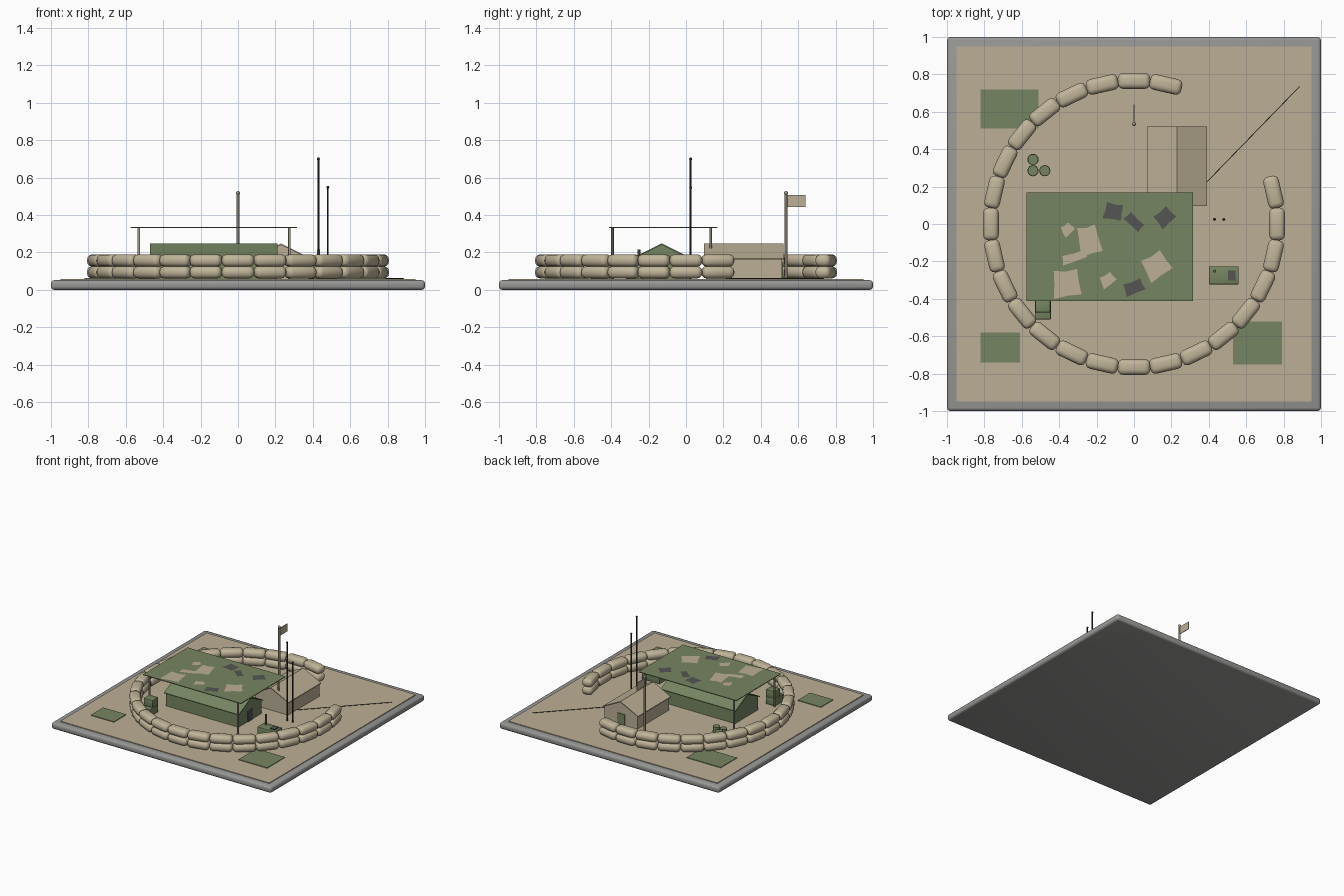
import bpy, math
from mathutils import Vector

cube = bpy.data.objects.get("Cube")
if cube:
    bpy.data.objects.remove(cube, do_unlink=True)


def material(name, rgb):
    m = bpy.data.materials.new(name)
    m.use_nodes = True
    m.diffuse_color = (*rgb, 1)
    bsdf = m.node_tree.nodes["Principled BSDF"]
    bsdf.inputs["Base Color"].default_value = (*rgb, 1)
    bsdf.inputs["Roughness"].default_value = 0.9
    return m


SAND = material("sand", (0.50, 0.43, 0.30))
BAG = material("sandbag_canvas", (0.53, 0.46, 0.32))
GREEN = material("olive_green", (0.18, 0.235, 0.12))
STONE = material("stone_grey", (0.31, 0.31, 0.30))
DARK = material("dark_grey", (0.09, 0.09, 0.085))
WOOD = material("weathered_wood", (0.38, 0.33, 0.24))
BLACK = material("black_metal", (0.025, 0.027, 0.022))

GROUND = 0.058


def mesh_object(name, verts, faces, mat):
    mesh = bpy.data.meshes.new(name)
    mesh.from_pydata(verts, [], faces)
    mesh.materials.append(mat)
    obj = bpy.data.objects.new(name, mesh)
    bpy.context.collection.objects.link(obj)
    return obj


def prism(name, profile, length, mat):
    """Extrude an x-z profile along y, centred on y = 0."""
    n = len(profile)
    verts = [(x, s * length / 2, z) for s in (-1, 1) for x, z in profile]
    faces = [tuple(range(n)), tuple(reversed(range(n, 2 * n)))]
    faces += [(i, i + n, (i + 1) % n + n, (i + 1) % n) for i in range(n)]
    return mesh_object(name, verts, faces, mat)


def box(name, x, y, z0, w, d, h, mat, turn=0, bevel=0, segments=2):
    a, b = w / 2, d / 2
    obj = prism(name, [(-a, 0), (a, 0), (a, h), (-a, h)], d, mat)
    obj.location = (x, y, z0)
    obj.rotation_euler.z = turn
    if bevel:
        mod = obj.modifiers.new("rounding", "BEVEL")
        mod.width, mod.segments = bevel, segments
        for poly in obj.data.polygons:
            poly.use_smooth = True
    return obj


def rod(name, start, end, radius, mat, sides=12):
    start, end = Vector(start), Vector(end)
    bpy.ops.mesh.primitive_cylinder_add(vertices=sides, radius=radius,
                                        depth=(end - start).length,
                                        location=(start + end) / 2)
    obj = bpy.context.object
    obj.name = name
    obj.rotation_euler = (end - start).to_track_quat("Z", "Y").to_euler()
    obj.data.materials.append(mat)
    bpy.ops.object.shade_smooth_by_angle()
    return obj


def ball(name, location, radius, mat):
    bpy.ops.mesh.primitive_uv_sphere_add(segments=12, ring_count=8, radius=radius,
                                         location=location)
    bpy.context.object.name = name
    bpy.context.object.data.materials.append(mat)
    bpy.ops.object.shade_smooth()


def tent(name, x, y, width, length, mat, door_mat, turn=0):
    """Ridge tent with its ridge along local y and its door at the +y end."""
    w, eave, ridge = width / 2, 0.168, 0.248
    wall = w - 0.01
    body = prism(name + "_walls", [(-wall, GROUND), (wall, GROUND), (wall, eave),
                                   (0, ridge - 0.005), (-wall, eave)], length - 0.02, mat)
    roof = prism(name + "_roof", [(-w, eave - 0.006), (0, ridge - 0.008), (w, eave - 0.006),
                                  (w, eave), (0, ridge), (-w, eave)], length, mat)
    door = prism(name + "_door", [(-0.035, GROUND), (0.035, GROUND),
                                  (0.035, 0.145), (-0.035, 0.145)], 0.006, door_mat)
    for obj in (body, roof, door):
        obj.location = (x, y, 0)
        obj.rotation_euler.z = turn
    offset = length / 2 - 0.008
    door.location = (x - math.sin(turn) * offset, y + math.cos(turn) * offset, 0)


# Base slab and sand floor
box("base_slab", 0, 0, 0, 2, 2, 0.052, STONE, bevel=0.018, segments=3)
box("sand_floor", 0, 0, 0.045, 1.9, 1.9, GROUND - 0.045, SAND)

# Ground mats
for x, y, w, d in [(-0.665, 0.615, 0.31, 0.21), (-0.715, -0.66, 0.21, 0.16),
                   (0.66, -0.635, 0.26, 0.23)]:
    box("ground_mat", x, y, GROUND - 0.002, w, d, 0.007, GREEN)

# Sandbag ring in two layers, with an entrance gap
STEP = math.tau / 28
for layer in range(2):
    for i in range(24):
        a = STEP * (6 + i)
        box("sandbag", 0.765 * math.cos(a), 0.765 * math.sin(a), 0.061 + 0.063 * layer,
            0.084, 0.174, 0.066, BAG, turn=a, bevel=0.028, segments=3)

# Tents
tent("large_tent", -0.13, -0.13, 0.32, 0.68, GREEN, DARK, turn=-math.pi / 2)
tent("small_tent", 0.23, 0.31, 0.32, 0.425, SAND, GREEN)

# Camouflage canopy on four poles
TOP = 0.336
box("canopy", -0.13, -0.122, TOP - 0.006, 0.89, 0.58, 0.006, GREEN)
for x in (-0.53, 0.275):
    for y in (-0.393, 0.133):
        rod("canopy_pole", (x, y, GROUND), (x, y, TOP - 0.004), 0.007, WOOD)


def patch(x, y, w, d, degrees, mat, skew):
    """Uneven flat scrap of netting lying on the canopy."""
    a, b = w / 2, d / 2
    outline = [(-a, -b), (0, -b * 0.85), (a, -b + skew), (a * 0.88, 0),
               (a - skew, b), (0, b * 0.88), (-a + skew, b), (-a * 0.88, 0)]
    obj = mesh_object("canopy_patch", [(px, py, 0) for px, py in outline],
                      [tuple(range(8))], mat)
    obj.location = (x, y, TOP + 0.002)
    obj.rotation_euler.z = math.radians(degrees)


for x, y, w, d, deg in [(-0.355, -0.03, 0.07, 0.06, 35), (-0.24, -0.09, 0.12, 0.16, 12),
                        (-0.32, -0.18, 0.14, 0.05, 15), (-0.36, -0.32, 0.15, 0.15, 5),
                        (0.12, -0.225, 0.14, 0.13, 30), (-0.14, -0.3, 0.085, 0.065, 30)]:
    patch(x, y, w, d, deg, SAND, 0.012)
for x, y, w, d, deg in [(-0.11, 0.065, 0.1, 0.09, -12), (0, 0.01, 0.11, 0.055, -45),
                        (0.165, 0.035, 0.1, 0.085, 40), (0, -0.34, 0.11, 0.07, 20)]:
    patch(x, y, w, d, deg, DARK, 0.006)

# Fuel drums
for x, y in [(-0.54, 0.345), (-0.54, 0.285), (-0.477, 0.285)]:
    rod("fuel_drum", (x, y, GROUND), (x, y, 0.145), 0.028, GREEN, 16)
    rod("drum_rim", (x, y, 0.1), (x, y, 0.106), 0.03, GREEN, 16)

# Stacked crates
box("lower_crate", -0.487, -0.455, GROUND, 0.085, 0.11, 0.06, GREEN, bevel=0.003)
box("upper_crate", -0.487, -0.435, 0.118, 0.08, 0.075, 0.06, GREEN, bevel=0.003)

# Generator with control panel and exhaust
box("generator", 0.48, -0.275, GROUND, 0.16, 0.095, 0.075, GREEN, bevel=0.004)
box("generator_panel", 0.522, -0.275, 0.131, 0.04, 0.055, 0.01, DARK)
rod("generator_exhaust", (0.43, -0.252, 0.12), (0.43, -0.252, 0.215), 0.008, DARK)

# Radio masts and ground cable
for x, height in [(0.43, 0.7), (0.48, 0.548)]:
    rod("radio_mast", (x, 0.025, GROUND), (x, 0.025, height), 0.005, BLACK, 8)
    ball("mast_tip", (x, 0.025, height), 0.008, BLACK)
rod("ground_cable", (0.38, 0.215, GROUND + 0.002), (0.885, 0.735, GROUND + 0.002),
    0.0025, BLACK, 6)

# Flagpole and flag
rod("flagpole", (0, 0.535, GROUND), (0, 0.535, 0.515), 0.008, WOOD)
ball("flagpole_finial", (0, 0.535, 0.518), 0.011, WOOD)
box("flag", 0, 0.59, 0.443, 0.005, 0.1, 0.063, SAND)
